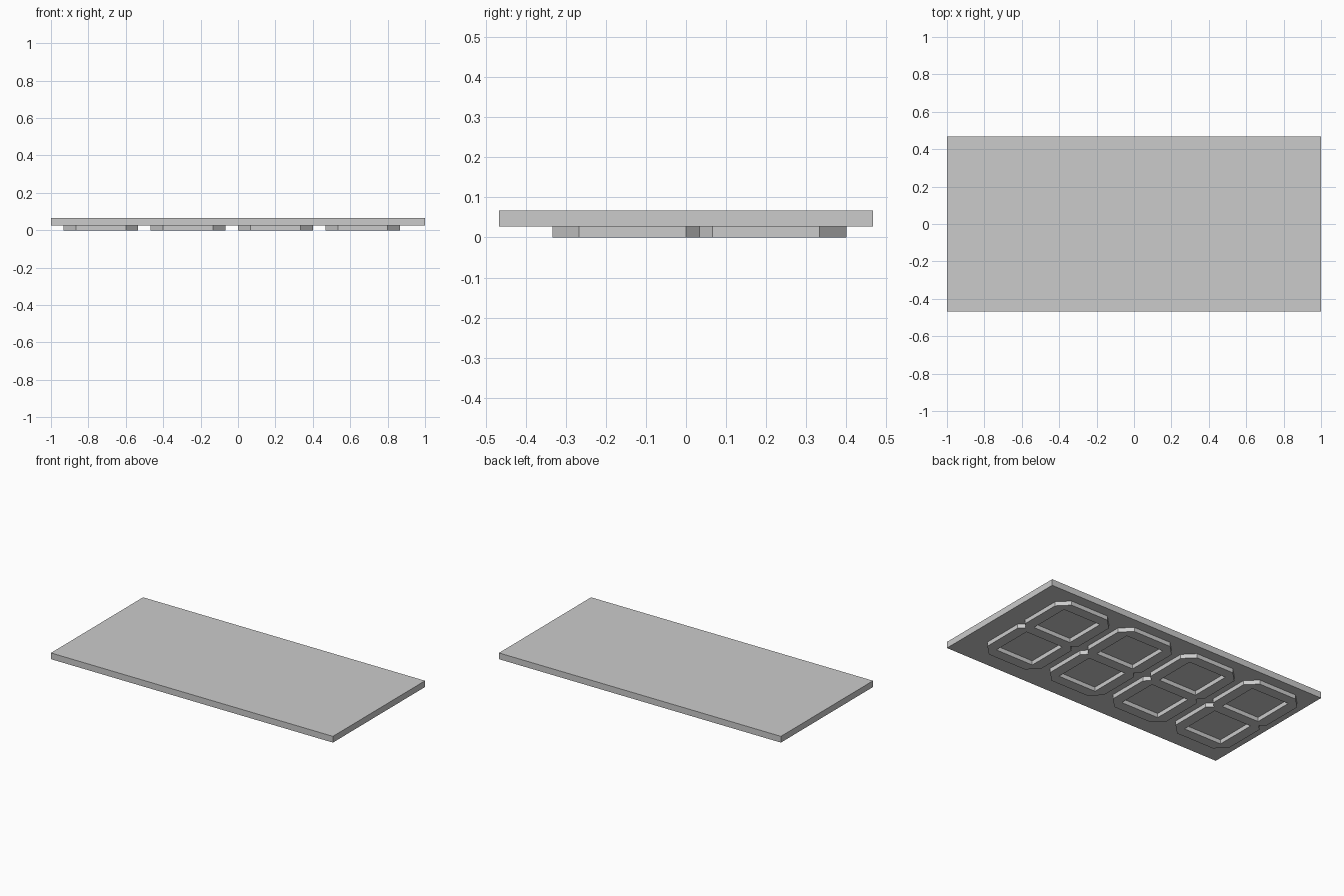
import bpy
import bmesh

U = 1 / 15                 # layout unit
DIGIT_H, PLATE_H = 0.4 * U, 0.6 * U

if "Cube" in bpy.data.objects:
    bpy.data.objects.remove(bpy.data.objects["Cube"])

grey = bpy.data.materials.new("light_grey")
grey.use_nodes = True
colour = (0.6, 0.6, 0.6, 1)
grey.diffuse_color = colour
grey.node_tree.nodes["Principled BSDF"].inputs["Base Color"].default_value = colour


def extruded(name, loops, z, height):
    """Solid from flat outlines (later loops are holes), extruded upwards."""
    bm = bmesh.new()
    for loop in loops:
        vs = [bm.verts.new((x * U, y * U, z)) for x, y in loop]
        for a, b in zip(vs, vs[1:] + vs[:1]):
            bm.edges.new((a, b))
    bmesh.ops.triangle_fill(bm, use_beauty=True, edges=bm.edges[:])
    result = bmesh.ops.extrude_face_region(bm, geom=bm.faces[:])
    top = [v for v in result["geom"] if isinstance(v, bmesh.types.BMVert)]
    bmesh.ops.translate(bm, verts=top, vec=(0, 0, height))
    bmesh.ops.recalc_face_normals(bm, faces=bm.faces[:])
    bmesh.ops.dissolve_limit(bm, angle_limit=0.01, verts=bm.verts[:], edges=bm.edges[:])
    mesh = bpy.data.meshes.new(name)
    bm.to_mesh(mesh)
    bm.free()
    mesh.materials.append(grey)
    obj = bpy.data.objects.new(name, mesh)
    bpy.context.collection.objects.link(obj)
    return obj


def rect(x0, y0, x1, y1):
    return [(x0, y0), (x1, y0), (x1, y1), (x0, y1)]


# Backing plate
extruded("backing_plate", [rect(-15, -7, 15, 7)], DIGIT_H, PLATE_H)

# Segment digit: chamfered corners, notched waist, two square openings
right = [(5, 0), (6, 1), (6, 5), (5.5, 5.5), (6, 6), (6, 10), (5, 11)]
outline = right + [(6 - x, y) for x, y in reversed(right)]
digit = [outline, rect(1, 1, 5, 5), rect(1, 6, 5, 10)]

# Row of four raised digits on the underside
for i in range(4):
    loops = [[(x - 14 + 7 * i, y - 5) for x, y in loop] for loop in digit]
    extruded(f"segment_digit_{i + 1}", loops, 0, DIGIT_H)
